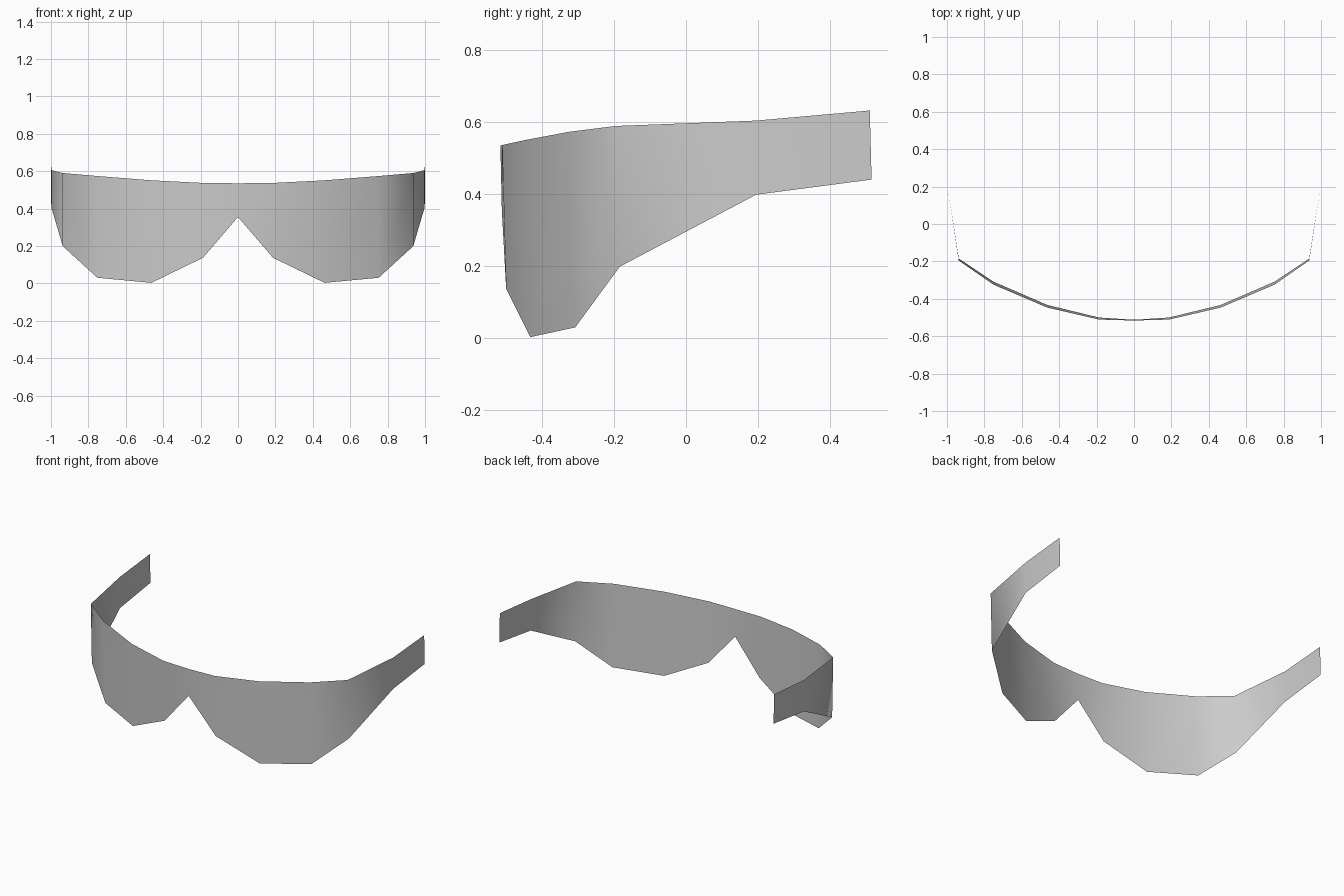
import bpy
import bmesh

cube = bpy.data.objects.get("Cube")
if cube:
    bpy.data.objects.remove(cube, do_unlink=True)

# Single grey material
grey = bpy.data.materials.new("visor_grey")
grey.use_nodes = True
colour = (0.6, 0.6, 0.6, 1.0)
grey.diffuse_color = colour
grey.node_tree.nodes["Principled BSDF"].inputs["Base Color"].default_value = colour

# Left half cross-sections from nose bridge to temple tip:
# (x, top y, top z, bottom y, bottom z)
SECTIONS = [
    (0.000, -0.516, 0.535, -0.512, 0.355),
    (0.187, -0.511, 0.537, -0.500, 0.137),
    (0.463, -0.447, 0.551, -0.433, 0.003),
    (0.752, -0.324, 0.574, -0.308, 0.030),
    (0.937, -0.195, 0.590, -0.184, 0.199),
    (0.996, 0.195, 0.605, 0.195, 0.399),
    (1.000, 0.511, 0.633, 0.516, 0.441),
]

# Thin wraparound sheet: one quad between neighbouring sections
bm = bmesh.new()
columns = [(bm.verts.new((x, yb, zb)), bm.verts.new((x, yt, zt)))
           for x, yt, zt, yb, zb in SECTIONS]
for (low_a, high_a), (low_b, high_b) in zip(columns, columns[1:]):
    bm.faces.new((low_a, low_b, high_b, high_a)).smooth = True

mesh = bpy.data.meshes.new("wraparound_visor")
bm.to_mesh(mesh)
bm.free()
mesh.materials.append(grey)
visor = bpy.data.objects.new("wraparound_visor", mesh)
bpy.context.collection.objects.link(visor)

# Right half, welded at the nose bridge
mirror = visor.modifiers.new("mirror_halves", 'MIRROR')
mirror.use_axis = (True, False, False)
mirror.use_clip = True
mirror.merge_threshold = 0.001
